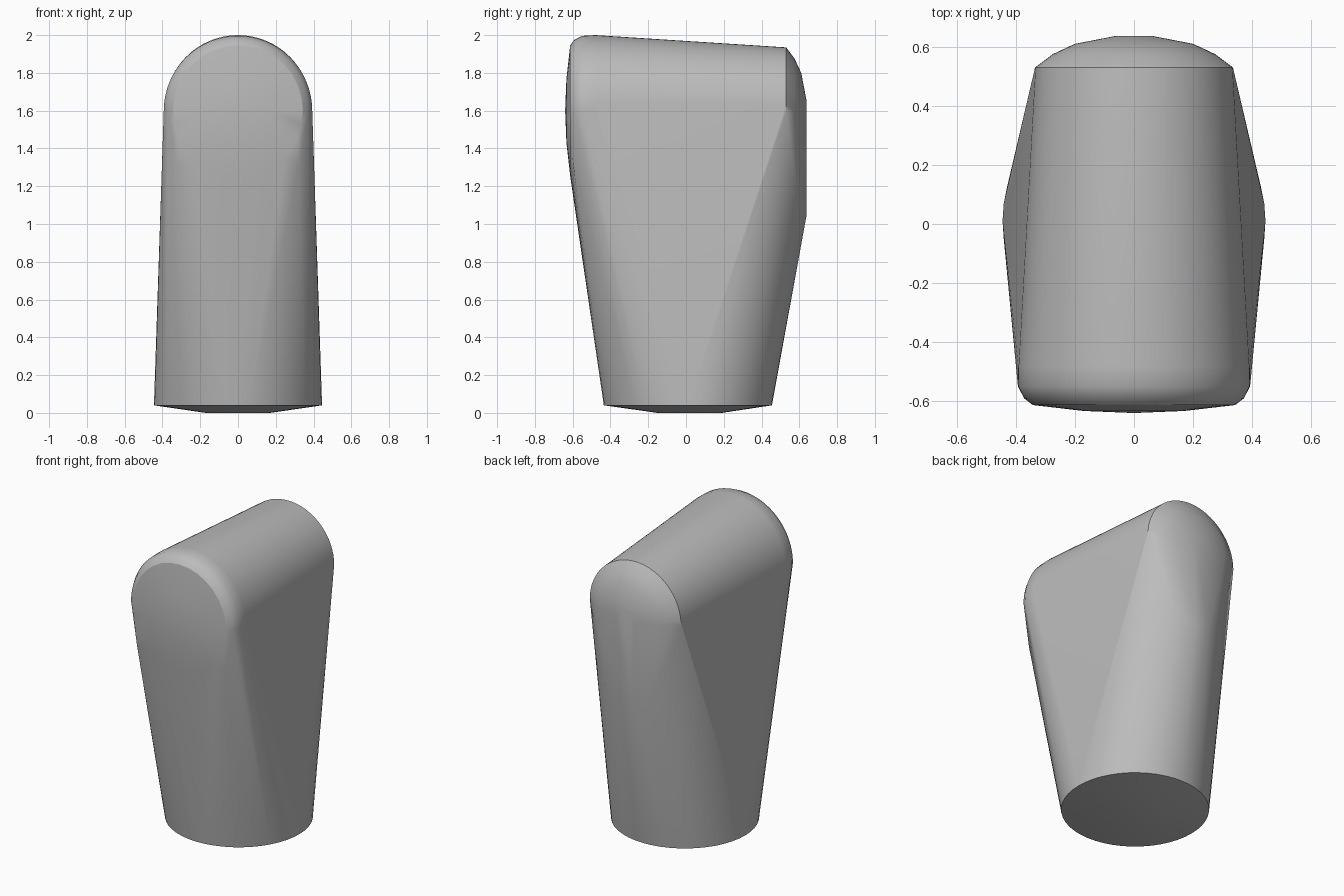
import bpy
import bmesh
import math

if "Cube" in bpy.data.objects:
    bpy.data.objects.remove(bpy.data.objects["Cube"], do_unlink=True)

# Plain grey finish
grey = bpy.data.materials.new("plain grey")
grey.use_nodes = True
colour = (0.5, 0.5, 0.5, 1)
grey.diffuse_color = colour
grey.node_tree.nodes["Principled BSDF"].inputs["Base Color"].default_value = colour

CENTRE_Z = 1.6  # axis of the rounded head


def arch(y, rx, rz, start=0, end=180, steps=32):
    """Points of an upright arc facing along y."""
    angles = [math.radians(start + (end - start) * i / steps) for i in range(steps + 1)]
    return [(rx * math.cos(a), y, CENTRE_Z + rz * math.sin(a)) for a in angles]


def disc(z, r, y, steps=48):
    """Points of a level ring."""
    angles = [math.tau * i / steps for i in range(steps)]
    return [(r * math.cos(a), y + r * math.sin(a), z) for a in angles]


def mirrored(x, y, z):
    return [(x, y, z), (-x, y, z)]


points = []

# Round foot with a slightly domed underside
points += disc(0.04, 0.445, 0.01)
points += disc(0.0, 0.17, 0.02, 16)

# Domed front face and its lower corners
points += [(0, -0.64, CENTRE_Z)]
points += arch(-0.633, 0.17, 0.17, 0, 360)
points += arch(-0.613, 0.343, 0.347, 0, 360)
points += mirrored(0.323, -0.598, 1.32)

# Rounded front shoulder
for y, rx, rz in ((-0.59, 0.372, 0.376), (-0.55, 0.393, 0.396), (-0.48, 0.392, 0.4)):
    points += arch(y, rx, rz)

# Rear arch, stepped dome and the narrow spine running down from it
for y, r in ((0.53, 0.335), (0.575, 0.275), (0.61, 0.2), (0.637, 0.06)):
    points += arch(y, r, r)
points += mirrored(0.17, 0.6, 1.1)
points += mirrored(0.05, 0.637, 1.04)

# Stretch one tight skin over all the profiles
bm = bmesh.new()
for p in points:
    bm.verts.new(p)
result = bmesh.ops.convex_hull(bm, input=bm.verts)
loose = {v for v in result["geom_interior"] + result["geom_unused"]
         if isinstance(v, bmesh.types.BMVert)}
bmesh.ops.delete(bm, geom=list(loose), context="VERTS")
bmesh.ops.dissolve_limit(bm, angle_limit=math.radians(0.5), verts=bm.verts, edges=bm.edges)
bmesh.ops.recalc_face_normals(bm, faces=bm.faces)

mesh = bpy.data.meshes.new("tapered_body")
bm.to_mesh(mesh)
bm.free()
mesh.materials.append(grey)
body = bpy.data.objects.new("tapered_body", mesh)
bpy.context.collection.objects.link(body)

bpy.context.view_layer.objects.active = body
body.select_set(True)
bpy.ops.object.shade_smooth_by_angle(angle=math.radians(30))
